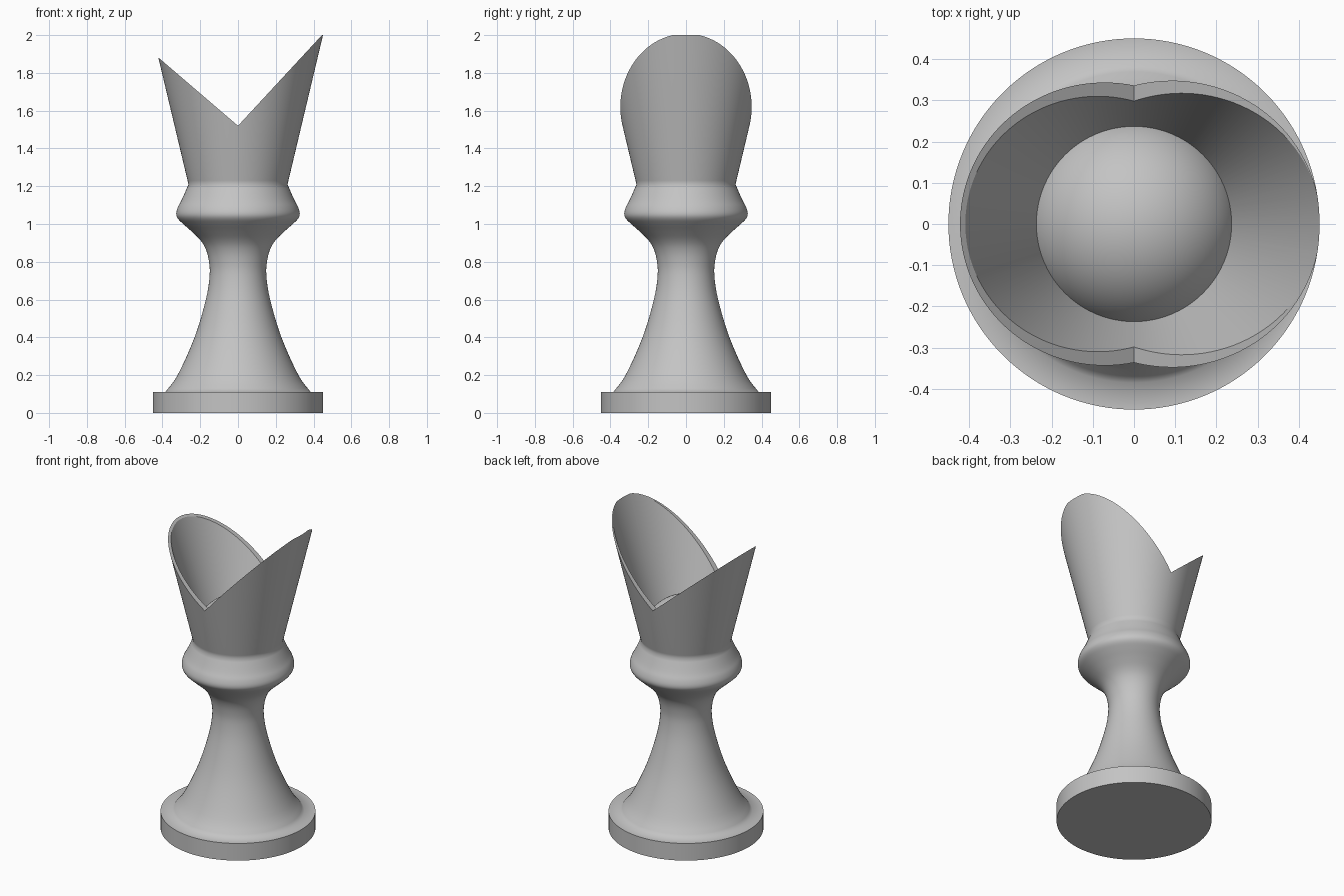
import bpy, bmesh, math
from mathutils import Vector

cube = bpy.data.objects.get("Cube")
if cube:
    bpy.data.objects.remove(cube, do_unlink=True)

SIDES = 128

grey = bpy.data.materials.new("plain grey")
grey.use_nodes = True
colour = (0.55, 0.55, 0.55, 1)
grey.diffuse_color = colour
grey.node_tree.nodes["Principled BSDF"].inputs["Base Color"].default_value = colour


def add_object(name, bm):
    bmesh.ops.recalc_face_normals(bm, faces=bm.faces)
    mesh = bpy.data.meshes.new(name)
    bm.to_mesh(mesh)
    bm.free()
    mesh.materials.append(grey)
    obj = bpy.data.objects.new(name, mesh)
    bpy.context.collection.objects.link(obj)
    return obj


def activate(obj):
    bpy.ops.object.select_all(action='DESELECT')
    obj.select_set(True)
    bpy.context.view_layer.objects.active = obj


def smooth_curve(points, steps=4):
    """Catmull-Rom curve through the profile points."""
    pts = [Vector(p) for p in points]
    pts = [2 * pts[0] - pts[1]] + pts + [2 * pts[-1] - pts[-2]]
    out = []
    for a, b, c, d in zip(pts, pts[1:], pts[2:], pts[3:]):
        for i in range(steps):
            t = i / steps
            out.append(0.5 * (2 * b + (c - a) * t + (2 * a - 5 * b + 4 * c - d) * t * t
                              + (3 * b - a - 3 * c + d) * t ** 3))
    return out + [pts[-2]]


def lathe(name, profile):
    """Spin (radius, height) points around the z axis."""
    bm = bmesh.new()
    verts = [bm.verts.new((r, 0, z)) for r, z in profile]
    edges = [bm.edges.new(pair) for pair in zip(verts, verts[1:])]
    bmesh.ops.spin(bm, geom=verts + edges, cent=(0, 0, 0), axis=(0, 0, 1),
                   angle=math.tau, steps=SIDES)
    bmesh.ops.remove_doubles(bm, verts=bm.verts, dist=0.0001)
    return add_object(name, bm)


# Base disc, flared stem, collar and hollow cup in one turned profile
base = [(0, 0), (0.45, 0), (0.45, 0.11)]
stem_and_collar = smooth_curve([
    (0.385, 0.11), (0.32, 0.2), (0.23, 0.4), (0.17, 0.6), (0.15, 0.73),
    (0.155, 0.81), (0.172, 0.87), (0.2, 0.915), (0.245, 0.96), (0.288, 0.998),
    (0.318, 1.028), (0.327, 1.055), (0.318, 1.09), (0.297, 1.13), (0.262, 1.21)])
cup = [(0.267, 1.23), (0.45, 2), (0.203, 1.22), (0, 1.22)]
piece = lathe("body_and_cup", base + stem_and_collar + cup)

# Wedge that cuts the uneven V out of the cup
bm = bmesh.new()
outline = [bm.verts.new((x, -1, z)) for x, z in ((0, 1.52), (1, 2.6), (-1, 2.377))]
face = bm.faces.new(outline)
new = bmesh.ops.extrude_face_region(bm, geom=[face])["geom"]
bmesh.ops.translate(bm, vec=(0, 2, 0), verts=[v for v in new if isinstance(v, bmesh.types.BMVert)])
wedge = add_object("notch_cutter", bm)
wedge.hide_render = True

cut = piece.modifiers.new("notch", 'BOOLEAN')
cut.operation = 'DIFFERENCE'
cut.solver = 'EXACT'
cut.object = wedge
activate(piece)
bpy.ops.object.modifier_apply(modifier=cut.name)
bpy.data.objects.remove(wedge, do_unlink=True)
bpy.ops.object.shade_smooth_by_angle(angle=math.radians(60))

# Keep the cut rim flat
for poly in piece.data.polygons:
    if poly.center.z > 1.5 and abs(poly.normal.y) < 0.001 and 0.6 < poly.normal.z < 0.8:
        poly.use_smooth = False

# Dome inside the cup
bm = bmesh.new()
bmesh.ops.create_uvsphere(bm, u_segments=64, v_segments=32, radius=0.26)
bmesh.ops.translate(bm, vec=(0, 0, 1.22), verts=bm.verts)
dome = add_object("inner_dome", bm)
activate(dome)
bpy.ops.object.shade_smooth_by_angle(angle=math.radians(60))
